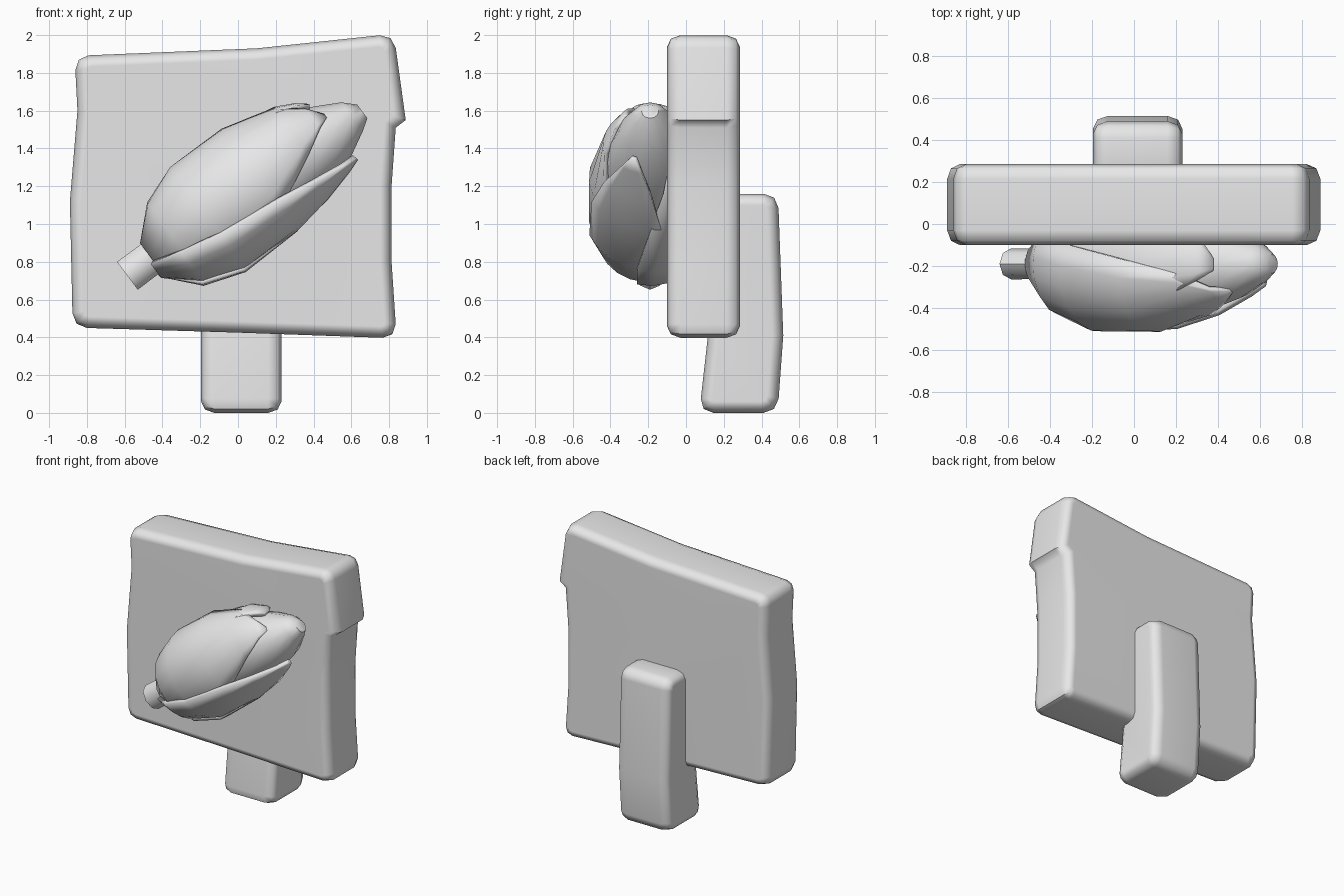
import bpy, bmesh, math
from mathutils import Vector

if "Cube" in bpy.data.objects:
    bpy.data.objects.remove(bpy.data.objects["Cube"])

grey = bpy.data.materials.new("plain grey")
grey.use_nodes = True
grey.diffuse_color = (0.8, 0.8, 0.8, 1)
grey.node_tree.nodes["Principled BSDF"].inputs["Base Color"].default_value = (0.8, 0.8, 0.8, 1)


def finish(name, bm, thickness=0, angle=48):
    """Turn a bmesh into a smooth shaded object."""
    bmesh.ops.recalc_face_normals(bm, faces=bm.faces)
    mesh = bpy.data.meshes.new(name)
    bm.to_mesh(mesh)
    bm.free()
    mesh.materials.append(grey)
    ob = bpy.data.objects.new(name, mesh)
    bpy.context.collection.objects.link(ob)
    bpy.ops.object.select_all(action="DESELECT")
    ob.select_set(True)
    bpy.context.view_layer.objects.active = ob
    bpy.ops.object.shade_smooth_by_angle(angle=math.radians(angle))
    if thickness:
        mod = ob.modifiers.new("thickness", "SOLIDIFY")
        mod.thickness = thickness
        mod.offset = -1
    else:
        mod = ob.modifiers.new("flat faces", "WEIGHTED_NORMAL")
        mod.keep_sharp = True
    return ob


def skin(bm, rings, closed=True):
    """Join rows of points with quads."""
    rows = [[bm.verts.new(p) for p in ring] for ring in rings]
    for a, b in zip(rows, rows[1:]):
        n = len(a)
        for i in range(n if closed else n - 1):
            j = (i + 1) % n
            bm.faces.new((a[i], a[j], b[j], b[i]))
    return rows


def rounded(outline, r):
    """Cut each long-sided corner into three points."""
    pts = [Vector(p) for p in outline]
    out = []
    for i, p in enumerate(pts):
        a, b = pts[i - 1] - p, pts[(i + 1) % len(pts)] - p
        sharp = a.angle(b) < math.radians(125) and min(a.length, b.length) > 2 * r
        a.normalize()
        b.normalize()
        out += [p + a * r, p + (a + b) * r * 0.28, p + b * r] if sharp else [p]
    return out


def inset(pts, d):
    """Move a counter-clockwise outline inwards."""
    out = []
    for i, p in enumerate(pts):
        a = (p - pts[i - 1]).normalized()
        b = (pts[(i + 1) % len(pts)] - p).normalized()
        na, nb = Vector((-a.y, a.x)), Vector((-b.y, b.x))
        out.append(p + (na + nb) * d / (1 + na.dot(nb)))
    return out


def slab(name, outline, lo, hi, place):
    """Thick plate with soft edges."""
    pts = rounded(outline, 0.075)
    steps = [(0.06, lo), (0.018, lo + 0.02), (0, lo + 0.07),
             (0, hi - 0.07), (0.018, hi - 0.02), (0.06, hi)]
    bm = bmesh.new()
    rows = skin(bm, [[place(p, t) for p in inset(pts, d)] for d, t in steps])
    bm.faces.new(rows[0])
    bm.faces.new(rows[-1])
    return finish(name, bm)


# Crooked board with a notch in its left edge
board = [(-0.875, 0.452), (0.0, 0.425), (0.84, 0.395), (0.813, 0.8), (0.813, 1.2),
         (0.835, 1.51), (0.888, 1.55), (0.825, 2.007), (0.1, 1.93), (-0.865, 1.89),
         (-0.85, 1.6), (-0.89, 1.12)]
slab("sign_board", board, -0.1, 0.285, lambda p, t: (p.x, t, p.y))

# Bent post behind the board
post = [(0.07, 0), (0.485, 0), (0.515, 0.41), (0.487, 1.16), (0.2, 1.16), (0.115, 0.4)]
slab("post", post, -0.195, 0.23, lambda p, t: (t, p.x, p.y))

# Frame of the corn ear: along, across and out of the board
ORIGIN = Vector((-0.46, -0.19, 0.82))
ALONG, ACROSS, OUT = Vector((0.8, 0, 0.6)), Vector((-0.6, 0, 0.8)), Vector((0, -1, 0))


def ear_point(u, radius, degrees, shift=0, squash=1):
    t = math.radians(degrees)
    return (ORIGIN + ALONG * u + ACROSS * (radius * math.sin(t) + shift)
            + OUT * radius * math.cos(t) * squash)


def lathe(name, profile, sides, squash=1):
    """Round part along the ear, from (along, radius, shift) rows."""
    bm = bmesh.new()
    rows = skin(bm, [[ear_point(u, r, 360 * i / sides, s, squash) for i in range(sides)]
                     for u, r, s in profile])
    bm.faces.new(rows[0])
    bm.faces.new(rows[-1])
    return finish(name, bm)


lathe("stem", [(-0.157, 0.092, 0), (0.1, 0.09, 0)], 8, 0.8)
lathe("cob", [(0.01, 0.09, 0), (0.2, 0.21, 0), (0.6, 0.27, 0), (0.95, 0.24, -0.02),
              (1.17, 0.165, -0.04), (1.3, 0.095, -0.04), (1.36, 0.045, -0.05)], 12)


def husk(name, rows, segments=6):
    """Leaf wrapped round the ear, from (along, radius, from angle, to angle) rows."""
    bm = bmesh.new()
    skin(bm, [[ear_point(u, r, a + (b - a) * i / segments) for i in range(segments + 1)]
              for u, r, a, b in rows], closed=False)
    return finish(name, bm, 0.03, 60)


husk("front_husk", [(0, 0.1, -90, 130), (0.16, 0.25, -62, 120), (0.37, 0.325, -46, 108),
                    (0.71, 0.325, -39, 95), (1.0, 0.25, -14, 80), (1.13, 0.185, 4, 50),
                    (1.19, 0.14, 15, 26)], 8)
husk("lower_husk", [(0, 0.095, -130, -10), (0.16, 0.245, -120, -15), (0.37, 0.315, -110, -20),
                    (0.71, 0.32, -100, -27), (0.93, 0.285, -92, -39), (1.1, 0.245, -80, -56),
                    (1.18, 0.225, -72, -66)])
husk("back_lower_husk", [(0, 0.09, -200, -80), (0.15, 0.26, -190, -75), (0.36, 0.332, -180, -78),
                         (0.7, 0.322, -170, -90), (0.92, 0.27, -150, -105),
                         (1.1, 0.21, -130, -120)])
husk("back_upper_husk", [(0, 0.09, 60, 200), (0.16, 0.235, 50, 190), (0.37, 0.305, 48, 180),
                         (0.71, 0.305, 50, 170), (1.0, 0.25, 60, 150), (1.1, 0.2, 68, 125),
                         (1.16, 0.15, 78, 100)])
